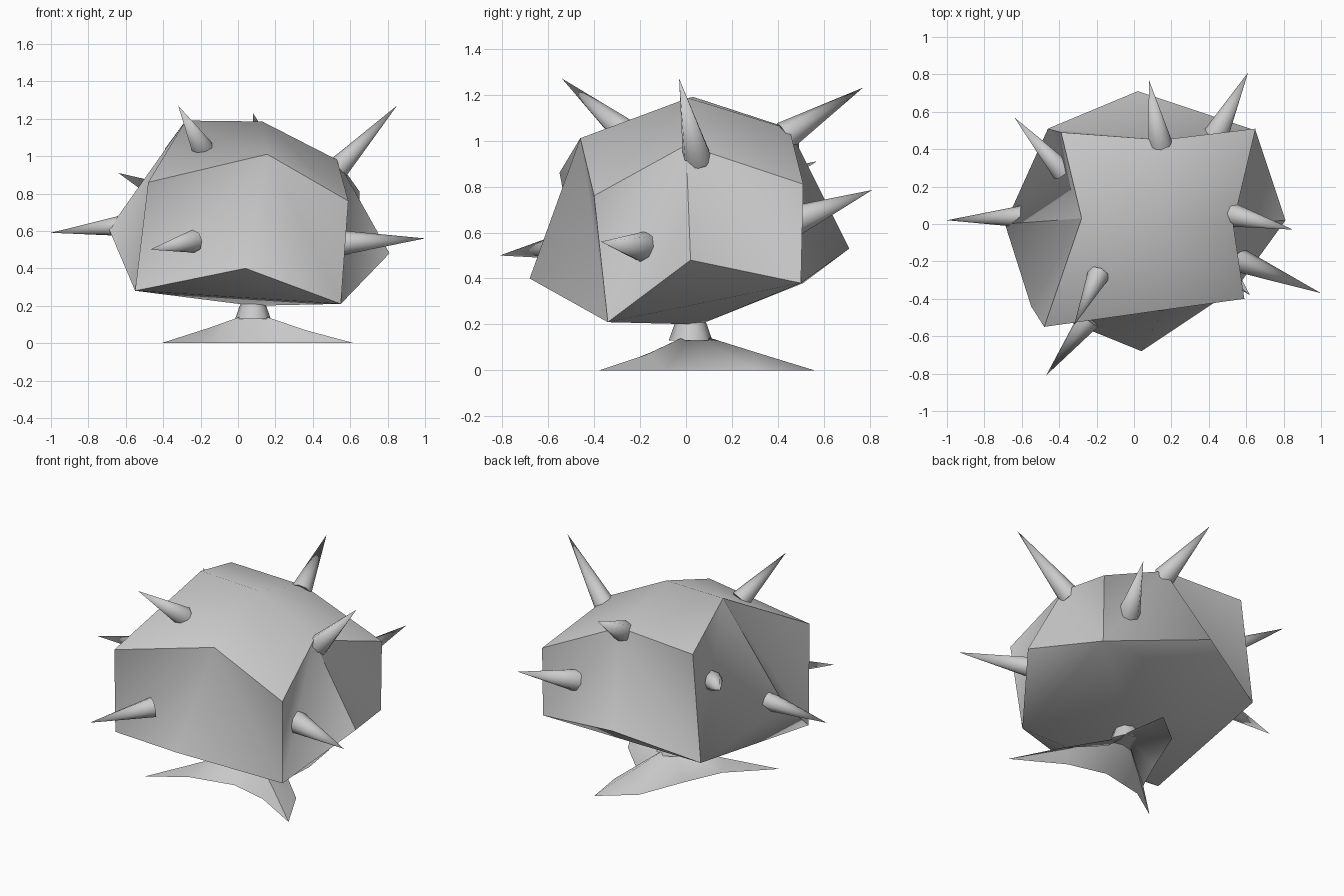
import bpy, bmesh, math
from mathutils import Vector

if "Cube" in bpy.data.objects:
    bpy.data.objects.remove(bpy.data.objects["Cube"])

grey = bpy.data.materials.new("stone_grey")
grey.diffuse_color = (0.6, 0.6, 0.6, 1)
grey.use_nodes = True
grey.node_tree.nodes["Principled BSDF"].inputs["Base Color"].default_value = grey.diffuse_color


def finish(name, bm, angle):
    bmesh.ops.recalc_face_normals(bm, faces=bm.faces)
    me = bpy.data.meshes.new(name)
    bm.to_mesh(me)
    bm.free()
    me.materials.append(grey)
    ob = bpy.data.objects.new(name, me)
    bpy.context.collection.objects.link(ob)
    bpy.ops.object.select_all(action='DESELECT')
    ob.select_set(True)
    bpy.context.view_layer.objects.active = ob
    bpy.ops.object.shade_smooth_by_angle(angle=math.radians(angle))
    return ob


# Body: irregular cube whose four sides each bulge to a point
points = {
    "flb": (-.55, -.44, .28), "frb": (.55, -.34, .21), "brb": (.65, .50, .38), "blb": (-.46, .51, .38),
    "flt": (-.48, -.55, .86), "frt": (.59, -.40, .76), "brt": (.65, .51, .81), "blt": (-.39, .49, 1.04),
    "tf": (.156, -.46, 1.01), "tr": (.53, 0, .98), "tb": (.15, .45, 1.05), "tl": (-.28, .03, 1.19),
    "front": (.04, -.68, .40), "right": (.81, .02, .48), "back": (.02, .71, .53),
    "left": (-.69, 0, .61), "top": (.13, .01, 1.185), "bottom": (.08, .06, .20),
}
bm = bmesh.new()
v = {k: bm.verts.new(p) for k, p in points.items()}


def tri(*names):
    bm.faces.new([v[n] for n in names])


sides = [("front", "fl", "fr", "tf"), ("right", "fr", "br", "tr"),
         ("back", "br", "bl", "tb"), ("left", "bl", "fl", "tl")]
for c, a, b, m in sides:
    tri(c, a + "b", b + "b")
    tri(c, b + "b", m)
    tri(c, m, a + "b")
    tri(a + "b", m, a + "t")
    tri(b + "b", b + "t", m)
    tri("bottom", b + "b", a + "b")
for corner, m, n in (("frt", "tf", "tr"), ("brt", "tr", "tb"), ("blt", "tb", "tl")):
    tri("top", m, corner)
    tri("top", corner, n)
tri("top", "tl", "tf")
tri("flt", "tf", "tl")
finish("body", bm, 66)

# Spikes: (tip, root, radius)
spikes = [
    ((-1, .02, .59), (-.60, .04, .63), .058),
    ((1, -.37, .56), (.53, -.18, .535), .07),
    ((.85, -.03, 1.27), (.52, .05, .92), .065),
    ((.08, .77, 1.23), (.14, .43, 1.02), .065),
    ((.61, .81, .785), (.43, .46, .645), .07),
    ((-.32, -.54, 1.27), (-.19, -.27, 1.04), .06),
    ((-.47, -.81, .50), (-.24, -.51, .545), .062),
    ((-.64, .57, .91), (-.38, .28, .79), .06),
]
for i, (tip, root, r) in enumerate(spikes):
    tip, root = Vector(tip), Vector(root)
    axis = tip - root
    bm = bmesh.new()
    bmesh.ops.create_cone(bm, cap_ends=True, segments=8, radius1=r, radius2=0, depth=axis.length)
    bmesh.ops.remove_doubles(bm, verts=bm.verts, dist=1e-4)
    rot = axis.to_track_quat('Z', 'Y')
    for p in bm.verts:
        p.co = rot @ p.co + (tip + root) / 2
    finish(f"spike_{i + 1}", bm, 60)

# Foot: open shell of three pointed claws with sloping ridges
rim = [(-.41, -.35), (-.2, -.21), (.08, -.15), (.32, -.21), (.62, -.38), (.47, -.09),
       (.28, .10), (.29, .30), (.25, .56), (.05, .40), (-.07, .10), (-.17, -.12)]
bm = bmesh.new()
low = [bm.verts.new((x, y, 0)) for x, y in rim]
hub = bm.verts.new((.08, .03, .165))
ridges = [bm.verts.new(p) for p in ((-.16, -.15, .08), (.36, -.17, .07), (.17, .30, .08))]
for k, ridge in enumerate(ridges):
    before, tip, after, valley = (low[(4 * k + d) % 12] for d in (-1, 0, 1, 2))
    for a, b in ((before, tip), (tip, after)):
        bm.faces.new((ridge, a, b))
    bm.faces.new((hub, ridge, after))
    bm.faces.new((hub, after, valley))
    bm.faces.new((hub, valley, low[(4 * k + 3) % 12]))
    bm.faces.new((hub, before, ridge))
finish("foot", bm, 60)

# Neck joining foot and body
bm = bmesh.new()
bmesh.ops.create_cone(bm, cap_ends=True, segments=8, radius1=.095, radius2=.06, depth=.10)
bmesh.ops.translate(bm, verts=bm.verts, vec=(.08, .02, .18))
finish("neck", bm, 50)
